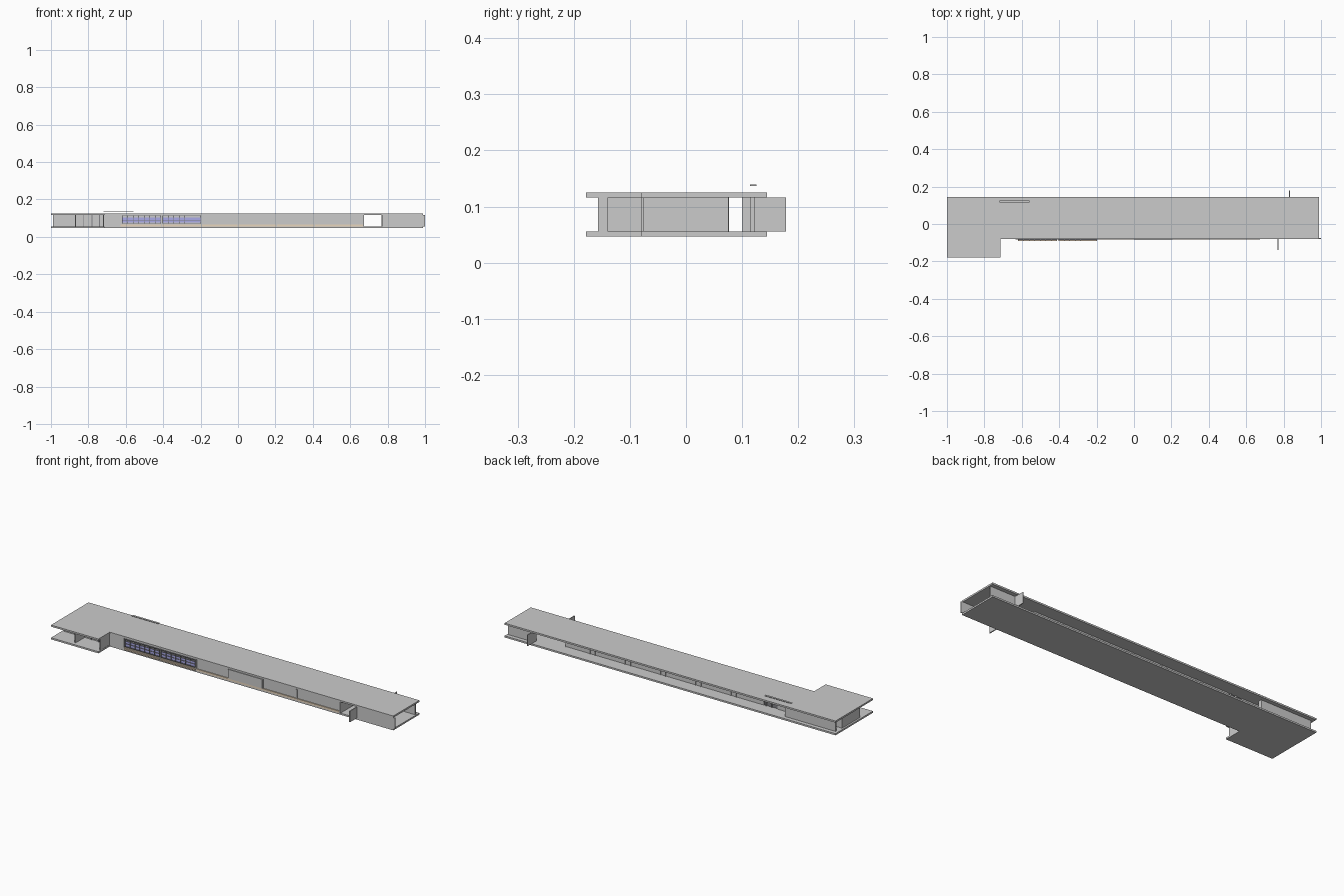
import bpy, bmesh

if "Cube" in bpy.data.objects:
    bpy.data.objects.remove(bpy.data.objects["Cube"])

Z0, Z1, Z2, Z3 = 0.047, 0.056, 0.116, 0.125   # floor slab / ceiling slab levels


def material(name, rgb):
    m = bpy.data.materials.new(name)
    m.diffuse_color = (*rgb, 1)
    m.use_nodes = True
    m.node_tree.nodes["Principled BSDF"].inputs["Base Color"].default_value = m.diffuse_color
    return m


BLUE = material("blue_glass", (0.40, 0.40, 0.80))
TAN = material("tan_wood", (0.80, 0.66, 0.50))
DARK = material("dark_metal", (0.22, 0.22, 0.24))


def finish(name, bm, mat=None):
    bmesh.ops.recalc_face_normals(bm, faces=bm.faces)
    me = bpy.data.meshes.new(name)
    bm.to_mesh(me)
    bm.free()
    ob = bpy.data.objects.new(name, me)
    bpy.context.collection.objects.link(ob)
    if mat:
        me.materials.append(mat)
    return ob


def box(name, x0, x1, y0, y1, z0=Z1, z1=Z2, mat=None):
    bm = bmesh.new()
    bmesh.ops.create_cube(bm, size=1)
    for v in bm.verts:
        v.co = ((x0 + x1) / 2 + v.co.x * (x1 - x0),
                (y0 + y1) / 2 + v.co.y * (y1 - y0),
                (z0 + z1) / 2 + v.co.z * (z1 - z0))
    return finish(name, bm, mat)


def slab(name, z0, z1):
    outline = [(-1, -0.178), (-0.715, -0.178), (-0.715, -0.08),
               (0.99, -0.08), (0.99, 0.144), (-1, 0.144)]
    bm = bmesh.new()
    f = bm.faces.new([bm.verts.new((x, y, z0)) for x, y in outline])
    ext = bmesh.ops.extrude_face_region(bm, geom=[f])
    for v in ext["geom"]:
        if isinstance(v, bmesh.types.BMVert):
            v.co.z = z1
    return finish(name, bm)


# L-shaped floor and roof
slab("floor_slab", Z0, Z1)
slab("roof_slab", Z2, Z3)
box("roof_plate", -0.72, -0.56, 0.114, 0.126, 0.137, 0.139)

# Left room and wing
box("left_end_wall", -0.99, -0.985, -0.075, 0.075)
box("left_back_wall", -0.985, -0.68, 0.115, 0.122)
box("left_back_return", -0.685, -0.68, 0.1, 0.115)
box("wing_screen_wall", -0.872, -0.866, -0.157, -0.076)
box("wing_side_wall", -0.722, -0.716, -0.157, -0.076)
box("wing_inner_wall", -0.99, -0.63, -0.08, -0.076)
for x in (-0.825, -0.78, -0.74):
    box("wing_mullion", x - 0.002, x + 0.002, -0.084, -0.08, mat=DARK)

# Main front facade with bay posts
front_bays = [-0.63, -0.41, -0.195, 0.0, 0.205, 0.41, 0.67]
box("front_wall", -0.63, 0.67, -0.078, -0.074)
for x in front_bays:
    box("front_post", x - 0.003, x + 0.003, -0.083, -0.074)
box("sliding_panel", 0.0, 0.205, -0.085, -0.081, 0.066)
box("front_sill", -0.63, 0.67, -0.083, -0.078, 0.056, 0.066, TAN)

# Blue window bays
for a, b in ((-0.62, -0.413), (-0.403, -0.198)):
    box("blue_pane", a, b, -0.083, -0.08, 0.076, 0.104, BLUE)
    for z in (0.073, 0.09, 0.104, 0.113):
        box("window_rail", a, b, -0.086, -0.08, z - 0.001, z + 0.001, DARK)
    n = 7
    for i in range(n + 1):
        x = a + (b - a) * i / n
        box("window_mullion", x - 0.0012, x + 0.0012, -0.087, -0.08, 0.073, 0.114, DARK)
    box("window_sill", a, b, -0.09, -0.08, 0.057, 0.064, TAN)

# Main back facade with paired posts, a dark door and a gallery in front
box("back_wall", -0.52, 0.67, 0.069, 0.073)
box("back_wall_left", -0.985, -0.60, 0.069, 0.073)
box("back_door", -0.60, -0.52, 0.066, 0.069, mat=DARK)
for i in range(6):
    x = -0.55 + 0.212 * i
    for s in (-1, 1):
        cx = x + s * 0.016
        box("back_post", cx - 0.002, cx + 0.002, 0.068, 0.077)
for i in range(5):
    box("partition", -0.341 + 0.212 * i, -0.337 + 0.212 * i, -0.074, 0.07)

# Room end wall and open porch on the right
box("right_end_wall", 0.667, 0.673, -0.076, 0.076)
box("porch_front_wall", 0.768, 1.0, -0.08, -0.075)
box("porch_front_fin", 0.767, 0.772, -0.14, -0.075)
box("porch_back_wall", 0.83, 0.985, 0.115, 0.122)
box("porch_back_fin", 0.828, 0.833, 0.1, 0.178)
